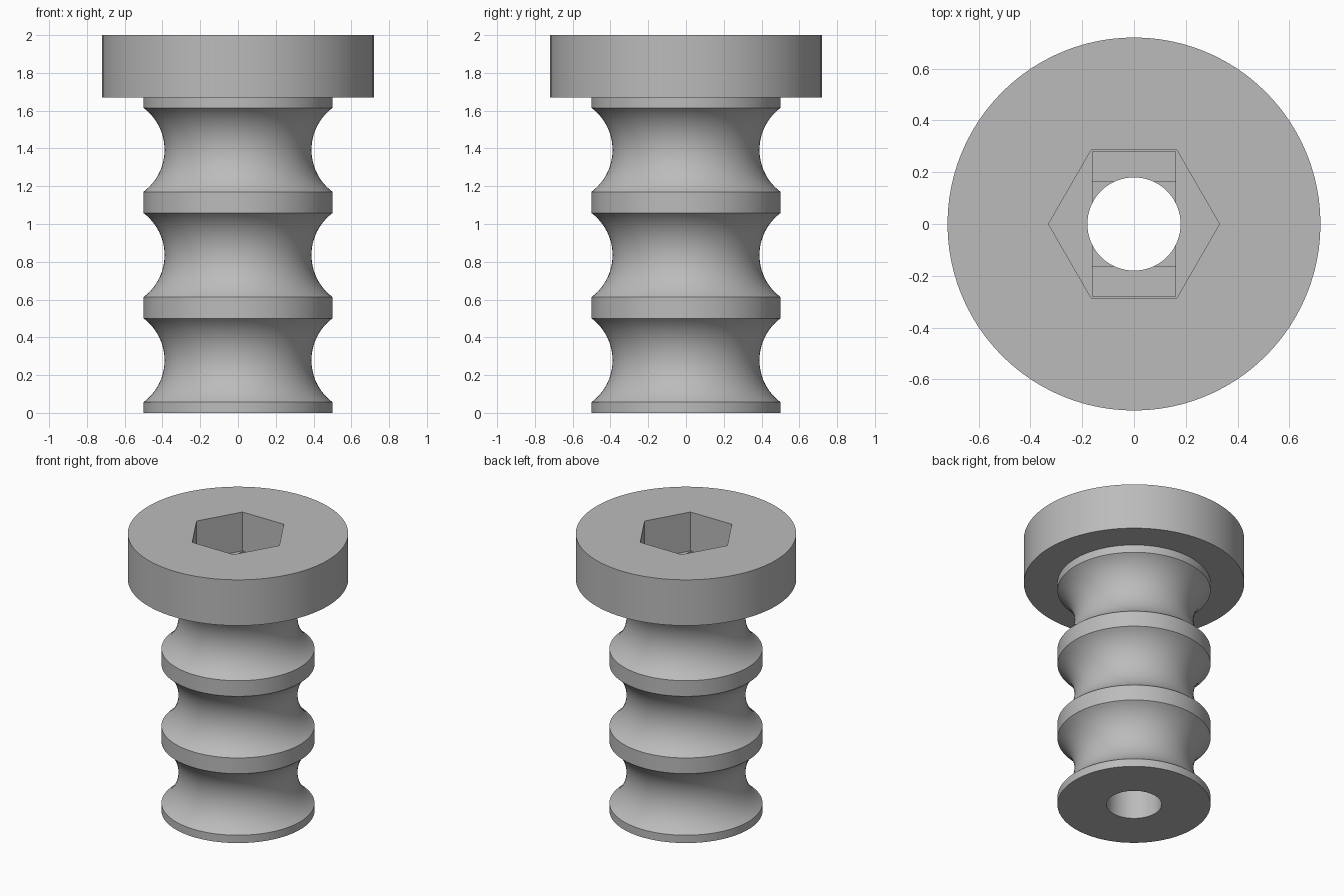
import bpy, bmesh, math
from mathutils import Vector

cube = bpy.data.objects.get("Cube")
if cube:
    bpy.data.objects.remove(cube, do_unlink=True)

SEGMENTS = 96
HEAD_R, HEAD_BASE, TOP = 0.72, 1.67, 2.0
SHAFT_R, BORE_R = 0.5, 0.18
PITCH, GROOVE_HALF, GROOVE_DEPTH = 0.557, 0.222, 0.111
SOCKET_FLOOR, STEP = 1.72, 0.025

grey = bpy.data.materials.new("plain grey")
grey.use_nodes = True
COLOUR = (0.5, 0.5, 0.5, 1)
grey.diffuse_color = COLOUR
grey.node_tree.nodes["Principled BSDF"].inputs["Base Color"].default_value = COLOUR


def make_object(name, bm):
    bmesh.ops.recalc_face_normals(bm, faces=bm.faces)
    mesh = bpy.data.meshes.new(name)
    bm.to_mesh(mesh)
    bm.free()
    mesh.materials.append(grey)
    obj = bpy.data.objects.new(name, mesh)
    bpy.context.collection.objects.link(obj)
    return obj


def circle(radius, count):
    return [(radius * math.cos(math.tau * i / count),
             radius * math.sin(math.tau * i / count)) for i in range(count)]


def rectangle(x, y):
    return [(x, y), (-x, y), (-x, -y), (x, -y)]


def prism(name, outline, z0, z1):
    bm = bmesh.new()
    base = bm.faces.new([bm.verts.new((x, y, z0)) for x, y in outline])
    ext = bmesh.ops.extrude_face_region(bm, geom=[base], use_keep_orig=True)
    verts = [v for v in ext["geom"] if isinstance(v, bmesh.types.BMVert)]
    bmesh.ops.translate(bm, verts=verts, vec=Vector((0, 0, z1 - z0)))
    return make_object(name, bm)


# Side profile: three round grooves between flat bands, then the wide head
profile = [(SHAFT_R, 0)]
arc_r = (GROOVE_HALF ** 2 + GROOVE_DEPTH ** 2) / (2 * GROOVE_DEPTH)
half_angle = math.asin(GROOVE_HALF / arc_r)
axis_r = SHAFT_R - GROOVE_DEPTH + arc_r
for groove in range(3):
    middle = PITCH * (groove + 0.5)
    for i in range(25):
        a = half_angle * (i / 12 - 1)
        profile.append((axis_r - arc_r * math.cos(a), middle + arc_r * math.sin(a)))
profile += [(SHAFT_R, HEAD_BASE), (HEAD_R, HEAD_BASE), (HEAD_R, TOP)]

# Turned body
bm = bmesh.new()
rings = [[bm.verts.new((x, y, z)) for x, y in circle(r, SEGMENTS)] for r, z in profile]
for low, high in zip(rings, rings[1:]):
    for i in range(SEGMENTS):
        j = (i + 1) % SEGMENTS
        bm.faces.new((low[i], low[j], high[j], high[i]))
bm.faces.new(rings[0][::-1])
bm.faces.new(rings[-1])
bolt = make_object("grooved_bolt", bm)

# Hex socket, two shallow steps below it, and the through bore
cutters = [
    prism("hex_socket_cutter", circle(0.33, 6), SOCKET_FLOOR, TOP + 0.1),
    prism("slot_step_cutter", rectangle(0.16, 0.28), SOCKET_FLOOR - STEP, TOP - 0.1),
    prism("square_step_cutter", rectangle(0.16, 0.163), SOCKET_FLOOR - 2 * STEP, TOP - 0.12),
    prism("bore_cutter", circle(BORE_R, 64), -0.1, TOP + 0.2),
]
bpy.ops.object.select_all(action="DESELECT")
bpy.context.view_layer.objects.active = bolt
bolt.select_set(True)
for cutter in cutters:
    cutter.hide_render = True
    mod = bolt.modifiers.new(cutter.name, "BOOLEAN")
    mod.operation = "DIFFERENCE"
    mod.solver = "EXACT"
    mod.object = cutter
    bpy.ops.object.modifier_apply(modifier=mod.name)
for cutter in cutters:
    bpy.data.objects.remove(cutter, do_unlink=True)

# Smooth round surfaces, crisp edges
bpy.ops.object.shade_smooth_by_angle(angle=math.radians(30))
